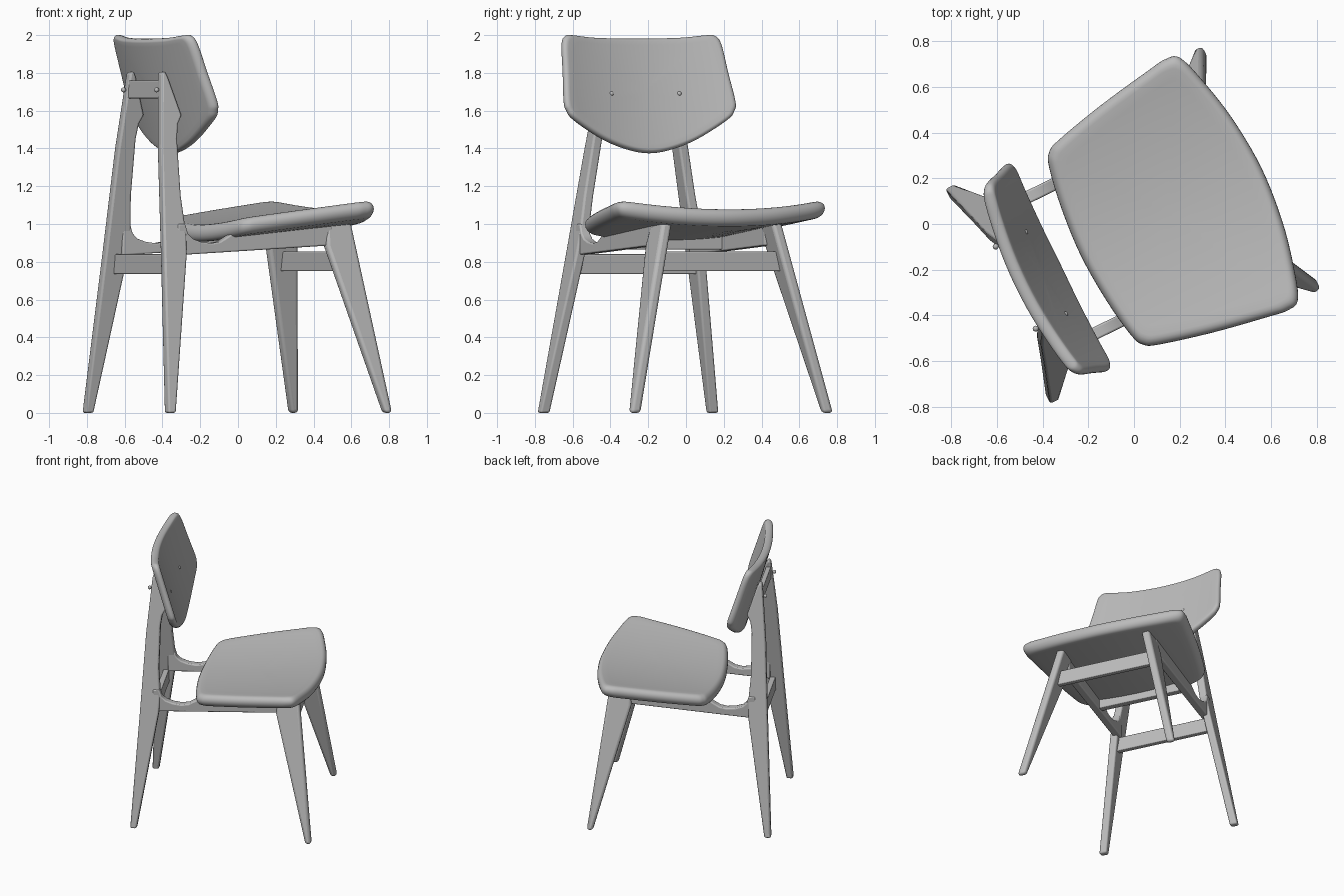
import bpy, bmesh, math
from mathutils import Vector

cube = bpy.data.objects.get("Cube")
if cube:
    bpy.data.objects.remove(cube, do_unlink=True)

# Whole chair is turned: local x is forward, local y is the sitter's left
TURN = math.radians(26)
OFFSET = (0.01, -0.021, 0)

grey = bpy.data.materials.new("plain_grey")
grey.use_nodes = True
grey.diffuse_color = (0.5, 0.5, 0.5, 1)
grey.node_tree.nodes["Principled BSDF"].inputs["Base Color"].default_value = (0.5, 0.5, 0.5, 1)


def finish(name, bm, bevel=0, angle=40):
    bmesh.ops.recalc_face_normals(bm, faces=bm.faces)
    mesh = bpy.data.meshes.new(name)
    bm.to_mesh(mesh)
    bm.free()
    mesh.materials.append(grey)
    obj = bpy.data.objects.new(name, mesh)
    bpy.context.collection.objects.link(obj)
    obj.rotation_euler.z = TURN
    obj.location = OFFSET
    if bevel:
        mod = obj.modifiers.new("soft_edges", 'BEVEL')
        mod.width = bevel
        mod.segments = 3
        mod.limit_method = 'ANGLE'
        mod.angle_limit = math.radians(35)
    bpy.ops.object.select_all(action='DESELECT')
    obj.select_set(True)
    bpy.context.view_layer.objects.active = obj
    bpy.ops.object.shade_smooth_by_angle(angle=math.radians(angle))
    return obj


def spline(points, steps=5):
    """Closed smooth curve through the points."""
    pts = [Vector(p) for p in points]
    n, out = len(pts), []
    for i in range(n):
        a, b, c, d = (pts[(i + k) % n] for k in (-1, 0, 1, 2))
        for s in range(steps):
            t = s / steps
            out.append(0.5 * (2 * b + (c - a) * t + (2 * a - 5 * b + 4 * c - d) * t ** 2
                              + (3 * b - a - 3 * c + d) * t ** 3))
    return out


def shell(name, half, centre, place, thick, rim):
    """Rounded panel: rings of a mirrored outline, bent by place(p, q, t)."""
    outline = spline(half + [(p, -q) for p, q in reversed(half[1:-1])])
    c = Vector(centre)
    inner = [(s * (1 - rim), 1) for s in (0.2, 0.4, 0.6, 0.8, 0.92)]
    arc = [(1 - rim * (1 - math.cos(a)), math.sin(a))
           for a in (math.radians(90 - 18 * k) for k in range(11))]
    rings = inner + arc + [(s, -1) for s, _ in reversed(inner)]
    bm = bmesh.new()
    loops = [[bm.verts.new(place(*(c + (p - c) * s), t * thick / 2)) for p in outline]
             for s, t in rings]
    n = len(outline)
    for a, b in zip(loops, loops[1:]):
        for i in range(n):
            j = (i + 1) % n
            bm.faces.new((a[i], a[j], b[j], b[i]))
    for loop, t in ((loops[0], 1), (loops[-1], -1)):
        mid = bm.verts.new(place(*c, t * thick / 2))
        for i in range(n):
            bm.faces.new((loop[i], loop[(i + 1) % n], mid))
    return finish(name, bm, angle=60)


def plank(name, profile, side_at, thick, bevel=0.015):
    """Side profile (forward, height) given thickness, leaning by side_at(height)."""
    bm = bmesh.new()
    a, b = ([bm.verts.new((x, side_at(z) + e * thick / 2, z)) for x, z in profile]
            for e in (-1, 1))
    bm.faces.new(a)
    bm.faces.new(b)
    for i in range(len(a)):
        j = (i + 1) % len(a)
        bm.faces.new((a[i], a[j], b[j], b[i]))
    return finish(name, bm, bevel)


def bar(name, x, z0, z1, half_low, half_high, thick):
    """Crossbar between a left and right part."""
    bm = bmesh.new()
    quads = [[bm.verts.new((x + e * thick / 2, y, z)) for y, z in
              ((-half_low, z0), (half_low, z0), (half_high, z1), (-half_high, z1))]
             for e in (-1, 1)]
    a, b = quads
    bm.faces.new(a)
    bm.faces.new(b)
    for i in range(4):
        j = (i + 1) % 4
        bm.faces.new((a[i], a[j], b[j], b[i]))
    return finish(name, bm, 0.006)


def peg(name, x, y, z):
    bm = bmesh.new()
    bmesh.ops.create_uvsphere(bm, u_segments=16, v_segments=8, radius=0.013)
    bmesh.ops.translate(bm, verts=bm.verts, vec=(x, y, z))
    return finish(name, bm, angle=60)


# Seat: dished from side to side, rising to the front
seat_half = [(.61, 0), (.59, .25), (.545, .46), (.50, .59), (.44, .612), (.35, .60), (.1, .555),
             (-.13, .5), (-.195, .47), (-.225, .41), (-.255, .23), (-.27, 0)]
shell("seat", seat_half, (.16, 0),
      lambda x, y, t: (x, y, 0.975 + 0.1 * x + 0.05 * (y / 0.55) ** 2 + t), 0.09, 0.08)

# Backrest: leans back and wraps forward at the ends
back_half = [(1.98, 0), (1.985, .25), (1.998, .39), (1.995, .44), (1.95, .468), (1.8, .485),
             (1.65, .503), (1.6, .493), (1.55, .45), (1.45, .28), (1.395, .13), (1.375, 0)]
shell("backrest", back_half, (1.7, 0),
      lambda z, y, t: (-0.48 - 0.29 * (z - 1.69) + 0.3 * y * y + t, y, z + 0.2 * t), 0.055, 0.06)

rear_profile = [(-.675, 0), (-.63, 0), (-.495, .84), (-.49, .95), (-.505, 1.15), (-.502, 1.45),
                (-.49, 1.53), (-.465, 1.575), (-.53, 1.78), (-.545, 1.81), (-.565, 1.80),
                (-.60, 1.4), (-.628, .85)]
front_profile = [(.57, 0), (.612, 0), (.487, 1.01), (.34, 1.01), (.33, .885)]
rail_profile = [(-.54, .835), (.37, .887), (.37, 1.0), (0, .965), (-.21, .955), (-.25, .93),
                (-.29, .907), (-.34, .898), (-.40, .905), (-.45, .922), (-.48, .95),
                (-.495, 1.0), (-.54, 1.0)]

for label, s in (("left", 1), ("right", -1)):
    plank(label + "_rear_leg", rear_profile, lambda z: s * (0.4975 - 0.171 * z), 0.055, 0.016)
    plank(label + "_front_leg", front_profile, lambda z: s * (0.567 - 0.243 * z), 0.058, 0.018)
    plank(label + "_side_rail", rail_profile, lambda z: s * 0.333, 0.055, 0.008)
    peg(label + "_front_peg", -0.445, s * 0.2, 1.69)
    peg(label + "_rear_peg", -0.588, s * 0.2, 1.71)

# Crossbars
bar("rear_crossbar", -0.555, 0.735, 0.84, 0.37, 0.352, 0.04)
bar("front_crossbar", 0.435, 0.75, 0.855, 0.385, 0.36, 0.04)
bar("seat_crossbar", -0.17, 0.865, 0.945, 0.33, 0.33, 0.05)
bar("upper_crossbar", -0.55, 1.665, 1.76, 0.21, 0.195, 0.035)
